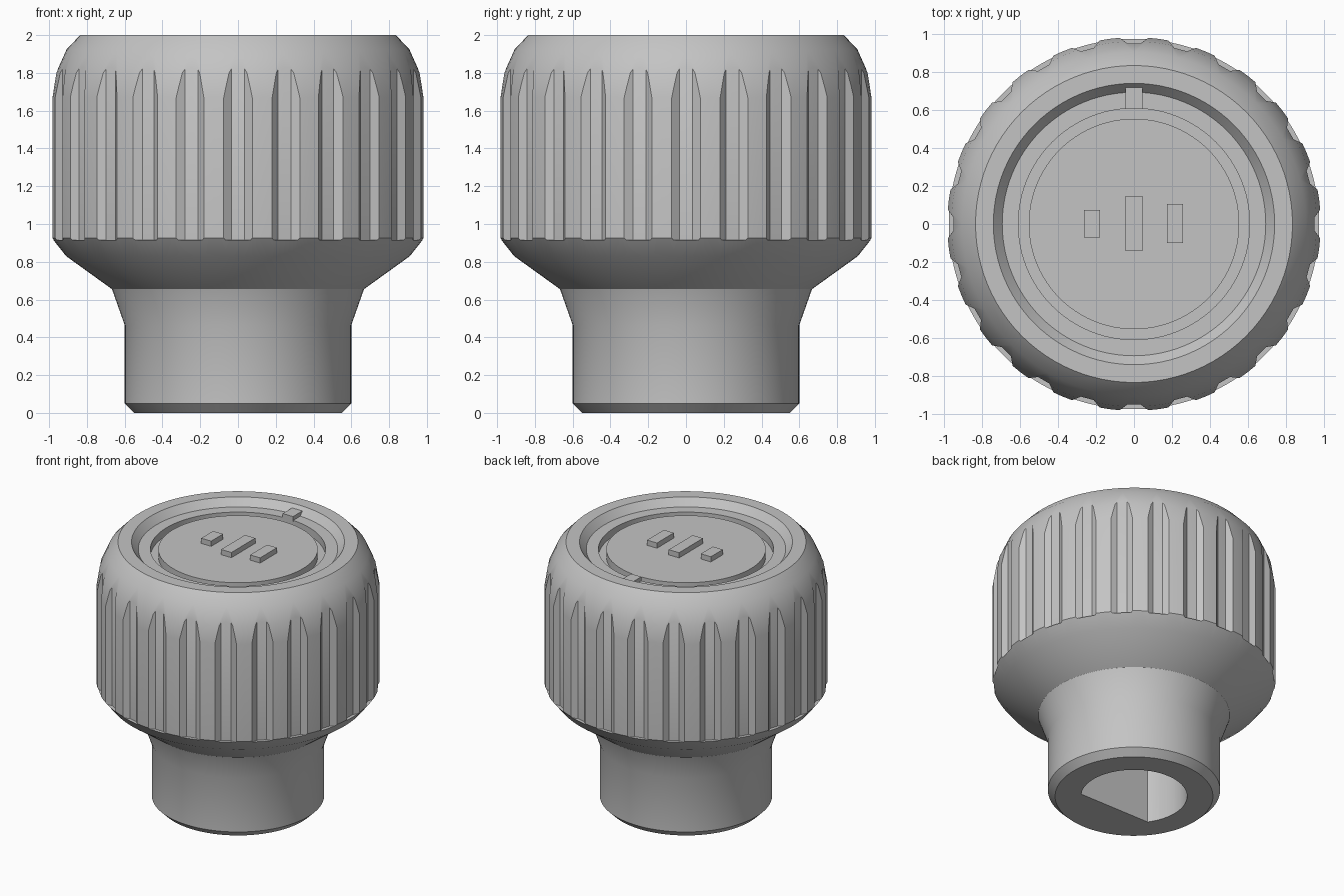
import bpy, bmesh, math
from mathutils import Matrix, Vector

old = bpy.data.objects.get("Cube")
if old:
    bpy.data.objects.remove(old, do_unlink=True)

grey = bpy.data.materials.new("plain grey")
grey.use_nodes = True
grey.diffuse_color = (0.55, 0.55, 0.55, 1)
grey.node_tree.nodes["Principled BSDF"].inputs["Base Color"].default_value = (0.55, 0.55, 0.55, 1)


def finish(name, bm):
    bmesh.ops.recalc_face_normals(bm, faces=bm.faces[:])
    mesh = bpy.data.meshes.new(name)
    bm.to_mesh(mesh)
    bm.free()
    mesh.materials.append(grey)
    ob = bpy.data.objects.new(name, mesh)
    bpy.context.collection.objects.link(ob)
    return ob


def lathe(name, profile, steps=96):
    bm = bmesh.new()
    verts = [bm.verts.new((r, 0, z)) for r, z in profile]
    edges = [bm.edges.new(pair) for pair in zip(verts, verts[1:])]
    bmesh.ops.spin(bm, geom=verts + edges, cent=(0, 0, 0), axis=(0, 0, 1),
                   angle=math.tau, steps=steps, use_duplicate=False)
    bmesh.ops.remove_doubles(bm, verts=bm.verts[:], dist=1e-4)
    return finish(name, bm)


def box(name, x, y, z, width, length, height):
    bm = bmesh.new()
    bmesh.ops.create_cube(bm, size=1, matrix=Matrix.Translation((x, y, z + height / 2))
                          @ Matrix.Diagonal((width, length, height, 1)))
    return finish(name, bm)


def cut(target, cutter):
    cutter.hide_render = True
    mod = target.modifiers.new("cut", 'BOOLEAN')
    mod.operation = 'DIFFERENCE'
    mod.solver = 'EXACT'
    mod.object = cutter
    bpy.ops.object.select_all(action='DESELECT')
    bpy.context.view_layer.objects.active = target
    target.select_set(True)
    bpy.ops.object.modifier_apply(modifier=mod.name)
    bpy.data.objects.remove(cutter, do_unlink=True)


# Turned body: stem, flare, grip, shoulder, dished top with a ring groove
knob_body = lathe("knob_body", [
    (0, 0), (0.55, 0), (0.6, 0.05), (0.6, 0.465), (0.667, 0.655),
    (0.91, 0.83), (0.985, 0.925), (0.985, 1.67), (0.963, 1.8),
    (0.907, 1.925), (0.836, 2), (0.742, 2), (0.695, 1.945),
    (0.61, 1.945), (0.61, 1.885), (0.555, 1.885), (0.555, 1.945), (0, 1.945)])

# Grip flutes, each with a flat facet at its deepest point
FLUTES, FLOOR, RADIUS, SIDES = 24, 0.952, 0.112, 10
bm = bmesh.new()
for i in range(FLUTES):
    place = (Matrix.Rotation(math.tau * i / FLUTES, 4, 'Z')
             @ Matrix.Translation((FLOOR + RADIUS * math.cos(math.pi / SIDES), 0, 1.415)))
    ring = bmesh.ops.create_cone(bm, cap_ends=True, segments=SIDES, radius1=RADIUS,
                                 radius2=RADIUS, depth=1)["verts"]
    # Turn the cutter so that a facet, not a corner, faces the axis
    inner = min(ring, key=lambda v: v.co.x).co
    corner = math.atan2(inner.y, inner.x)
    turn = Matrix.Rotation(math.pi - corner + math.pi / SIDES, 4, 'Z')
    bmesh.ops.transform(bm, matrix=place @ turn, verts=ring)
cut(knob_body, finish("flute_cutter", bm))

# D-shaped shaft socket in the underside, flat towards the front
bm = bmesh.new()
bmesh.ops.create_cone(bm, cap_ends=True, segments=64, radius1=0.37, radius2=0.37,
                      depth=1, matrix=Matrix.Translation((0, 0, 0.3)))
cutaway = bmesh.ops.bisect_plane(bm, geom=bm.verts[:] + bm.edges[:] + bm.faces[:],
                                 plane_co=Vector((0, -0.213, 0)), plane_no=Vector((0, -1, 0)),
                                 clear_outer=True)
bmesh.ops.holes_fill(bm, edges=[e for e in bm.edges if e.is_boundary])
cut(knob_body, finish("socket_cutter", bm))

bpy.ops.object.select_all(action='DESELECT')
knob_body.select_set(True)
bpy.context.view_layer.objects.active = knob_body
bpy.ops.object.shade_smooth_by_angle(angle=math.radians(30))

# Raised bars on the top disc and the position marker on the ring
box("centre_bar", 0, 0.002, 1.935, 0.088, 0.29, 0.05)
box("short_bar", -0.221, 0.002, 1.935, 0.085, 0.145, 0.05)
box("medium_bar", 0.216, 0.002, 1.935, 0.085, 0.205, 0.05)
box("position_marker", 0, 0.663, 1.935, 0.088, 0.115, 0.04)
